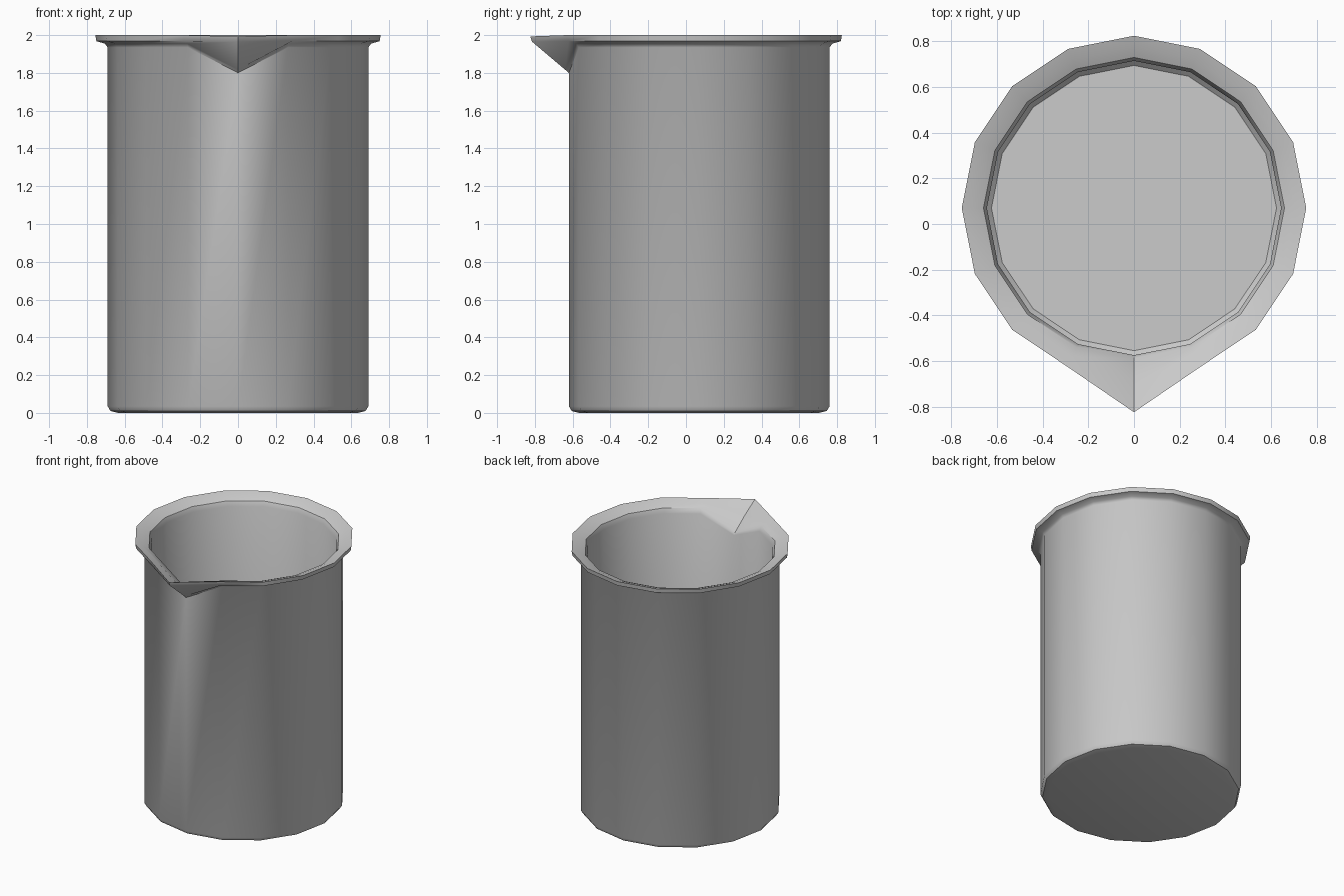
import bpy, bmesh, math

if "Cube" in bpy.data.objects:
    bpy.data.objects.remove(bpy.data.objects["Cube"])

SIDES, CY = 16, 0.07
# outside from base up, over the rim, then down the inside (radius, height)
wall = [(0.635, 0.0), (0.675, 0.01), (0.69, 0.035), (0.69, 1.935), (0.705, 1.955),
        (0.75, 1.968), (0.755, 2.0), (0.705, 1.985), (0.66, 1.965), (0.645, 1.93),
        (0.645, 0.065), (0.625, 0.045)]
# same profile for the single column pulled out into the spout
spout = [(0.635, 0.0), (0.675, 0.01), (0.69, 0.035), (0.69, 1.80), (0.71, 1.817),
         (0.885, 1.965), (0.895, 1.993), (0.77, 1.915), (0.66, 1.835), (0.645, 1.815),
         (0.645, 0.065), (0.625, 0.045)]

bm = bmesh.new()
columns = []
for i in range(SIDES):
    a = -math.pi / 2 + 2 * math.pi * i / SIDES
    prof = spout if i == 0 else wall
    columns.append([bm.verts.new((r * math.cos(a), CY + r * math.sin(a), z))
                    for r, z in prof])

# walls and rim
for i in range(SIDES):
    c, d = columns[i], columns[(i + 1) % SIDES]
    for j in range(len(wall) - 1):
        bm.faces.new((c[j], d[j], d[j + 1], c[j + 1]))

# underside and inner floor
bm.faces.new([c[0] for c in reversed(columns)])
bm.faces.new([c[-1] for c in columns])
bmesh.ops.recalc_face_normals(bm, faces=bm.faces)

mesh = bpy.data.meshes.new("beaker")
bm.to_mesh(mesh)
bm.free()
beaker = bpy.data.objects.new("beaker", mesh)
bpy.context.collection.objects.link(beaker)
bpy.context.view_layer.objects.active = beaker
beaker.select_set(True)
bpy.ops.object.shade_smooth_by_angle(angle=math.radians(40))
